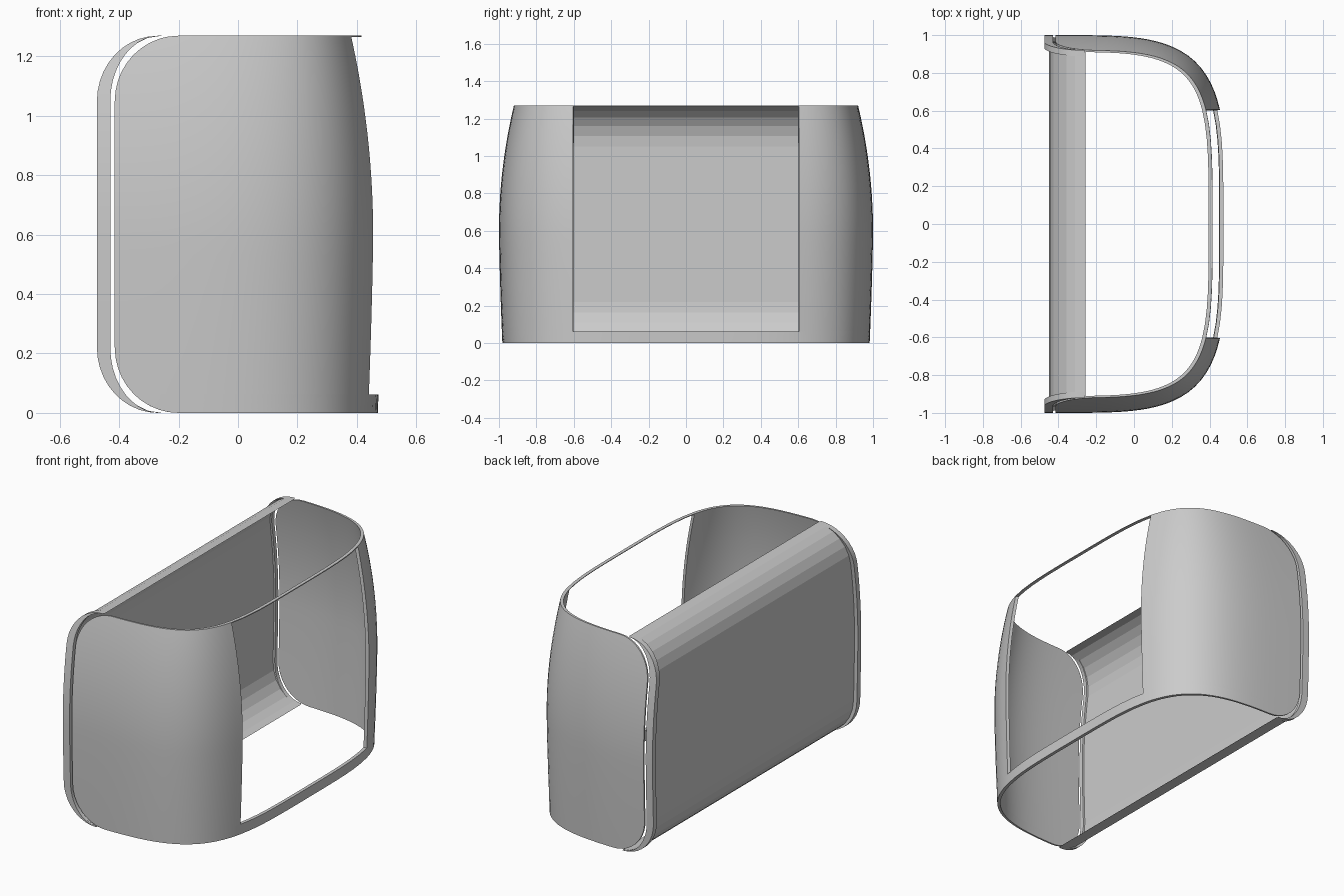
import bpy, bmesh, math

cube = bpy.data.objects.get("Cube")
if cube:
    bpy.data.objects.remove(cube)

HEIGHT = 1.27
CORNER = 0.22      # height of the rounded corners
BACK_X = -0.42     # where the plan curve starts
DEPTH = 0.907      # depth of the plan curve
WINDOW_Y = 0.605   # half width of the front opening

grey = bpy.data.materials.new("plain_grey")
grey.use_nodes = True
grey.diffuse_color = (0.6, 0.6, 0.6, 1)
grey.node_tree.nodes["Principled BSDF"].inputs["Base Color"].default_value = (0.6, 0.6, 0.6, 1)


def inset(z):
    """Barrel shape: how far the wall leans in at a height."""
    if z > 0.6:
        return 0.08 * ((z - 0.6) / 0.67) ** 2
    return 0.018 * ((0.6 - z) / 0.6) ** 1.4


def rounded(z, flat_x, tip_x):
    """Upright edge with rounded top and bottom corners."""
    t = max(0, CORNER - z, z - HEIGHT + CORNER) / CORNER
    return tip_x + (flat_x - tip_x) * math.sqrt(max(0, 1 - t * t))


def heights(corner_steps, middle_steps):
    low = [CORNER * (1 - math.cos(math.pi / 2 * i / corner_steps)) for i in range(corner_steps)]
    span = HEIGHT - 2 * CORNER
    mid = [CORNER + span * i / middle_steps for i in range(middle_steps + 1)]
    return low + mid + [HEIGHT - z for z in reversed(low)]


def normal(px, py):
    nx, ny = max(px, 0) ** 3 / DEPTH, py ** 3
    length = math.hypot(nx, ny)
    return nx / length, ny / length


def wall(angle, z):
    """Point on the outer wall; angle 0 is the side, pi/2 the middle front."""
    s, c = math.sin(angle), math.cos(angle)
    r = (s ** 4 + abs(c) ** 4) ** -0.25
    px, py = r * s, r * c
    nx, ny = normal(px, py)
    d = inset(z)
    return BACK_X + DEPTH * px - 0.9 * d * nx, py - d * ny


def solve(test, low, high):
    for _ in range(40):
        mid = (low + high) / 2
        if test(mid):
            high = mid
        else:
            low = mid
    return (low + high) / 2


def finish(bm, name, smooth):
    bmesh.ops.remove_doubles(bm, verts=bm.verts[:], dist=0.0002)
    bmesh.ops.recalc_face_normals(bm, faces=bm.faces[:])
    mesh = bpy.data.meshes.new(name)
    bm.to_mesh(mesh)
    bm.free()
    mesh.materials.append(grey)
    obj = bpy.data.objects.new(name, mesh)
    bpy.context.collection.objects.link(obj)
    if smooth:
        bpy.ops.object.select_all(action='DESELECT')
        obj.select_set(True)
        bpy.context.view_layer.objects.active = obj
        bpy.ops.object.shade_smooth_by_angle(angle=math.radians(30))
    return obj


def loft(name, rings, smooth):
    """Closed solid through a stack of four-sided sections."""
    bm = bmesh.new()
    rows = [[bm.verts.new(p) for p in ring] for ring in rings]
    for a, b in zip(rows, rows[1:]):
        for i in range(4):
            j = (i + 1) % 4
            bm.faces.new((a[i], a[j], b[j], b[i]))
    bm.faces.new(rows[0])
    bm.faces.new(rows[-1])
    return finish(bm, name, smooth)


# Curved front wall with the window left open
SIDE, FRONT = 24, 8
levels = sorted(heights(10, 16) + [0.062, HEIGHT - 0.005])
bm = bmesh.new()
rows = []
for z in levels:
    edge = rounded(z, -0.415, -0.2)
    start = solve(lambda a: wall(a, z)[0] > edge, 0, 1.2)
    stop = solve(lambda a: wall(a, z)[1] < WINDOW_Y, 0, math.pi / 2)
    angles = [start + (stop - start) * i / SIDE for i in range(SIDE + 1)]
    angles += [stop + (math.pi / 2 - stop) * i / FRONT for i in range(1, FRONT + 1)]
    half = [wall(a, z) for a in angles]
    points = half + [(x, -y) for x, y in reversed(half[:-1])]
    rows.append([bm.verts.new((x, y, z)) for x, y in points])
for r, (a, b) in enumerate(zip(rows, rows[1:])):
    window_row = levels[r] > 0.061 and levels[r + 1] < HEIGHT - 0.004
    for i in range(len(a) - 1):
        if window_row and SIDE <= i < SIDE + 2 * FRONT:
            continue
        bm.faces.new((a[i], a[i + 1], b[i + 1], b[i]))
# Thickness, moved level so the rims stay flat
grown = bmesh.ops.extrude_face_region(bm, geom=bm.faces[:], use_keep_orig=True)
for v in grown["geom"]:
    if isinstance(v, bmesh.types.BMVert):
        nx, ny = normal((v.co.x - BACK_X) / DEPTH, abs(v.co.y))
        thick = 0.01 + 0.01 * nx
        v.co.x -= thick * nx
        v.co.y -= math.copysign(thick * ny, v.co.y)
finish(bm, "front_wall", True)

# Narrow end frames behind the wall
for name, side in (("left_end_frame", 1), ("right_end_frame", -1)):
    rings = []
    for z in heights(10, 16):
        outer, inner = rounded(z, -0.475, -0.27), rounded(z, -0.43, -0.262)
        y = 1 - inset(z)
        rings.append([(outer, side * y, z), (inner, side * y, z),
                      (inner, side * (y - 0.025), z), (outer, side * (y - 0.032), z)])
    loft(name, rings, True)

# Back panel with faceted rounded top and bottom
rings = []
for z in heights(6, 8):
    x, y = rounded(z, -0.45, -0.266), 1 - inset(z) - 0.01
    rings.append([(x, -y, z), (x, y, z), (x + 0.01, y, z), (x + 0.01, -y, z)])
loft("back_panel", rings, False)
